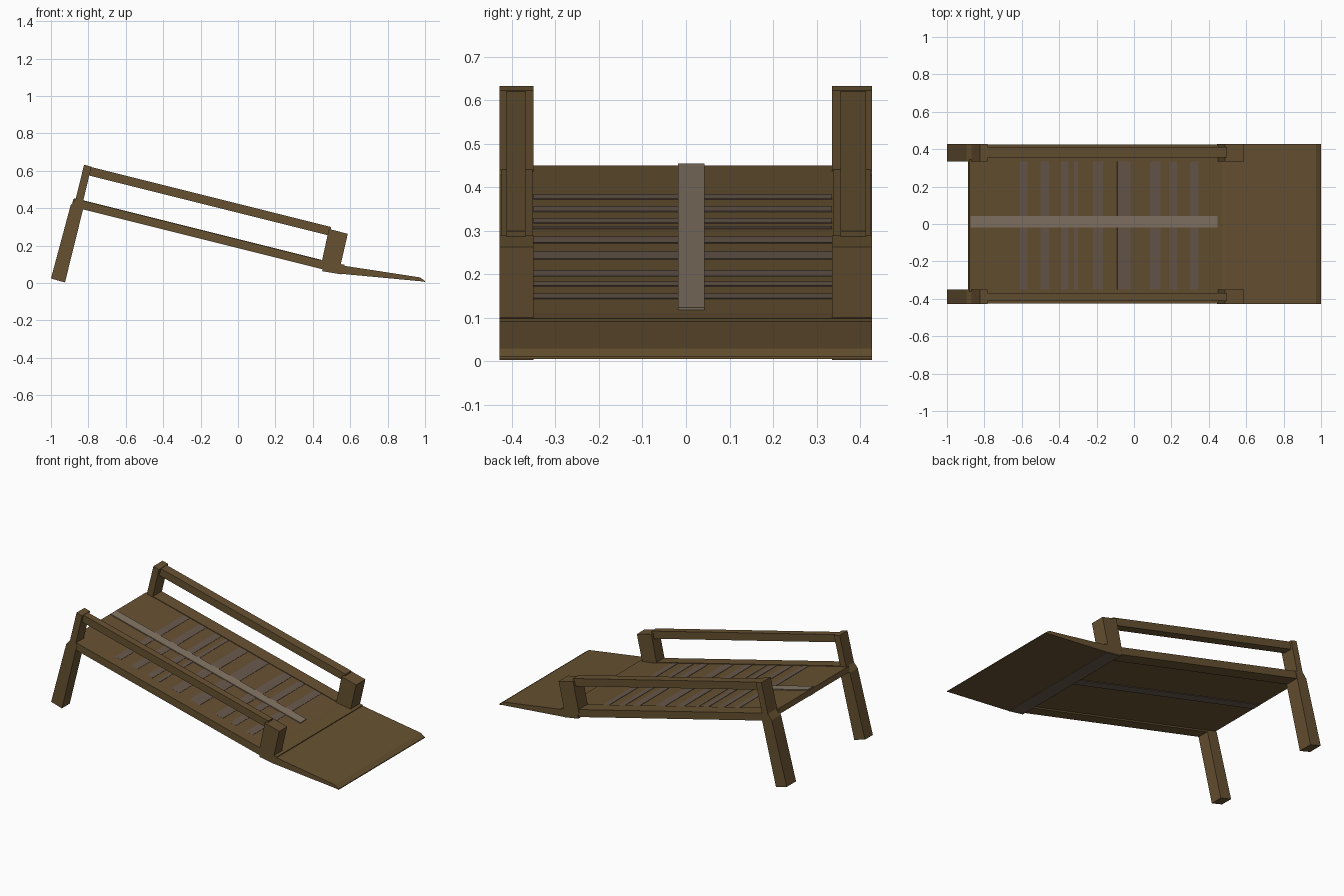
import bpy
import bmesh

cube = bpy.data.objects.get("Cube")
if cube:
    bpy.data.objects.remove(cube, do_unlink=True)


def material(name, colour):
    m = bpy.data.materials.new(name)
    m.use_nodes = True
    m.diffuse_color = (*colour, 1)
    bsdf = next(n for n in m.node_tree.nodes if n.type == 'BSDF_PRINCIPLED')
    bsdf.inputs["Base Color"].default_value = (*colour, 1)
    return m


WOOD = material("brown wood", (0.135, 0.083, 0.031))
STRIPE = material("grey brown", (0.138, 0.098, 0.073))
STRIP = material("pale grey strip", (0.23, 0.18, 0.127))


def prism(name, outline, y0, y1, mat=WOOD):
    """Extrude an x-z outline from y0 to y1."""
    bm = bmesh.new()
    face = bm.faces.new([bm.verts.new((x, y0, z)) for x, z in outline])
    out = bmesh.ops.extrude_face_region(bm, geom=[face])
    verts = [v for v in out["geom"] if isinstance(v, bmesh.types.BMVert)]
    bmesh.ops.translate(bm, verts=verts, vec=(0, y1 - y0, 0))
    bmesh.ops.recalc_face_normals(bm, faces=bm.faces)
    mesh = bpy.data.meshes.new(name)
    bm.to_mesh(mesh)
    bm.free()
    mesh.materials.append(mat)
    obj = bpy.data.objects.new(name, mesh)
    bpy.context.collection.objects.link(obj)
    return obj


def slope(x, lift=0):
    """Point on the sloping deck surface, raised by lift."""
    return x, 0.447 - 0.25 * (x + 0.87) + lift


def sloped(name, x0, x1, low, high, y0, y1, mat=WOOD):
    """Slab following the deck, with ends square to the slope."""
    lean = 0.25
    pts = [slope(x0 + lean * low, low), slope(x1 + lean * low, low),
           slope(x1 + lean * high, high), slope(x0 + lean * high, high)]
    return prism(name, pts, y0, y1, mat)


# Deck, its cross stripes and the centre strips above and below
sloped("deck", -0.88, 0.49, -0.033, 0, -0.36, 0.345)
for i, (x, w) in enumerate([(-0.61, 0.04), (-0.5, 0.045), (-0.39, 0.04), (-0.32, 0.02),
                            (-0.22, 0.055), (-0.09, 0.07), (0.085, 0.055),
                            (0.19, 0.04), (0.3, 0.045)]):
    sloped(f"deck_stripe_{i + 1}", x, x + w, -0.002, 0.002, -0.35, 0.335, STRIPE)
sloped("centre_strip", -0.875, 0.445, -0.003, 0.006, -0.018, 0.042, STRIP)
sloped("underside_strip", -0.875, 0.44, -0.037, -0.03, -0.018, 0.042, STRIPE)

# Side frames: stringer, leg, posts and handrail
sides = [("right_hand", -0.428, -0.35, -0.412, -0.368),
         ("left_hand", 0.335, 0.427, 0.355, 0.413)]
for side, y0, y1, r0, r1 in sides:
    sloped(side + "_stringer", -0.85, 0.47, -0.043, 0.004, y0 + 0.003, y1 - 0.003)
    sloped(side + "_handrail", -0.86, 0.45, 0.146, 0.194, r0, r1)
    prism(side + "_leg", [(-1, 0.024), (-0.925, 0.003), (-0.82, 0.428),
                          (-0.832, 0.447), (-0.862, 0.455), (-0.895, 0.415)], y0, y1)
    prism(side + "_tall_post", [(-0.87, 0.44), (-0.83, 0.43),
                                (-0.784, 0.622), (-0.823, 0.632)], y0, y1)
    prism(side + "_low_post", [(0.445, 0.1), (0.547, 0.09),
                               (0.587, 0.263), (0.486, 0.289)], y0, y1)

# Hinge beam and the entry flap
prism("hinge_beam", [(0.45, 0.066), (0.555, 0.05), (0.57, 0.098),
                     (0.49, 0.11), (0.455, 0.113)], -0.428, 0.427)
prism("hinge_underside_plate", [(0.452, 0.063), (0.553, 0.046),
                                (0.554, 0.05), (0.453, 0.067)], -0.425, 0.424, STRIPE)
prism("entry_flap", [(0.553, 0.049), (0.98, 0.009), (1, 0.006), (1, 0.011),
                     (0.973, 0.03), (0.568, 0.092)], -0.428, 0.427)
